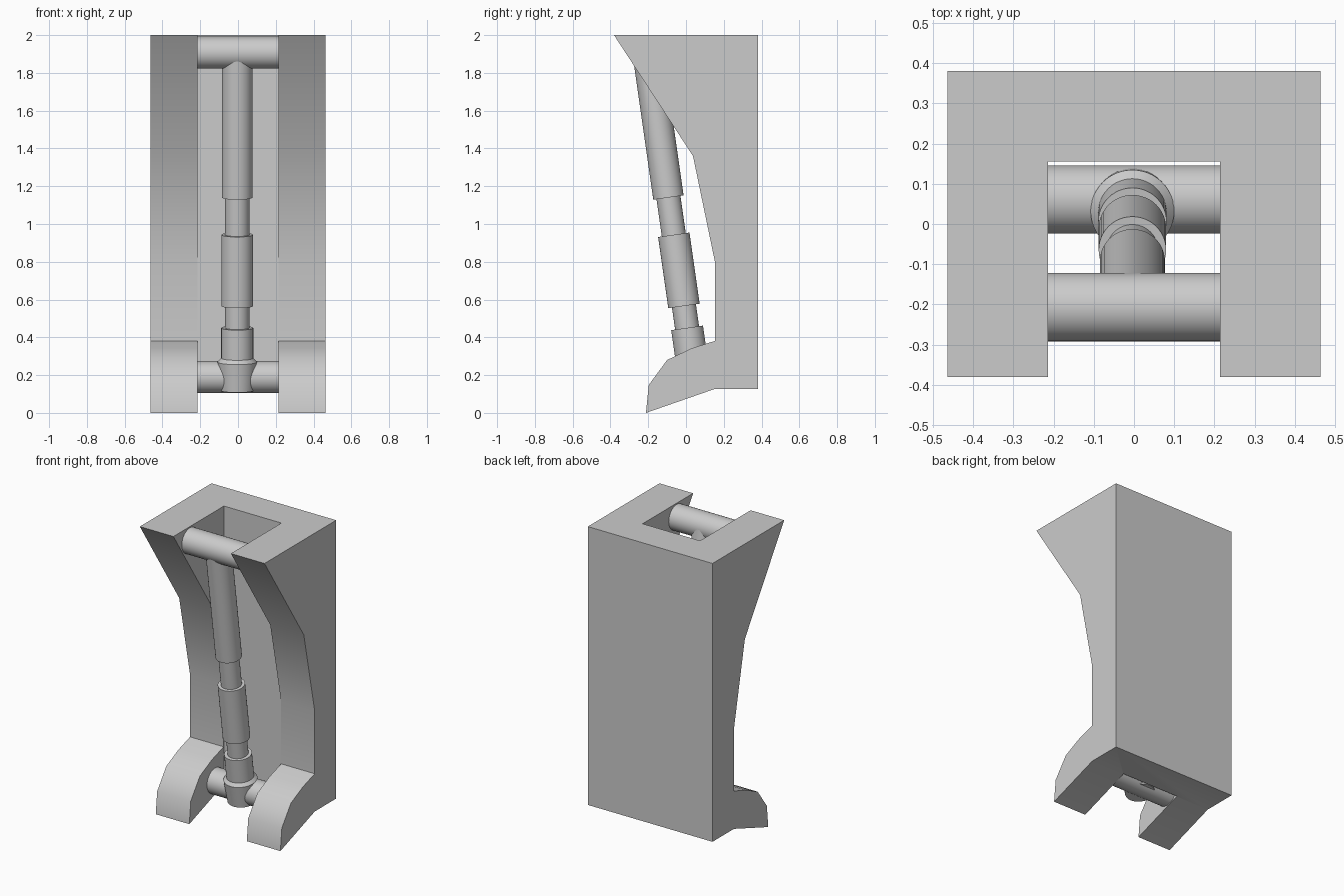
import bpy, bmesh, math
from mathutils import Vector

if "Cube" in bpy.data.objects:
    bpy.data.objects.remove(bpy.data.objects["Cube"])


def make_object(name, bm, smooth=True):
    bmesh.ops.recalc_face_normals(bm, faces=bm.faces)
    mesh = bpy.data.meshes.new(name)
    bm.to_mesh(mesh)
    bm.free()
    obj = bpy.data.objects.new(name, mesh)
    bpy.context.collection.objects.link(obj)
    if smooth:
        bpy.ops.object.select_all(action='DESELECT')
        obj.select_set(True)
        bpy.context.view_layer.objects.active = obj
        bpy.ops.object.shade_smooth_by_angle(angle=math.radians(32))
    return obj


def extrude_profile(name, points, half_width):
    """Extrude a (y, z) outline symmetrically along x."""
    bm = bmesh.new()
    face = bm.faces.new([bm.verts.new((-half_width, y, z)) for y, z in points])
    new = bmesh.ops.extrude_face_region(bm, geom=[face])['geom']
    bmesh.ops.translate(bm, vec=(2 * half_width, 0, 0),
                        verts=[v for v in new if isinstance(v, bmesh.types.BMVert)])
    return make_object(name, bm, smooth=False)


def lathe(name, profile, origin, axis, steps=48):
    """Spin a (radius, distance) profile around an axis through origin."""
    bm = bmesh.new()
    verts = [bm.verts.new((r, 0, h)) for r, h in profile]
    edges = [bm.edges.new(pair) for pair in zip(verts, verts[1:])]
    bmesh.ops.spin(bm, geom=verts + edges, cent=(0, 0, 0), axis=(0, 0, 1),
                   angle=math.tau, steps=steps)
    bmesh.ops.remove_doubles(bm, verts=bm.verts, dist=1e-5)
    rot = Vector((0, 0, 1)).rotation_difference(Vector(axis))
    for v in bm.verts:
        v.co = rot @ v.co + Vector(origin)
    return make_object(name, bm)


# Frame: side profile, with the front slot cut between the two arms
frame = extrude_profile("frame", [
    (-0.381, 2.0), (0.381, 2.0), (0.381, 0.127), (0.153, 0.127),
    (-0.212, 0.0), (-0.197, 0.148), (-0.10, 0.28), (0.03, 0.342),
    (0.153, 0.381), (0.153, 0.80), (0.037, 1.36)], 0.464)
cutter = extrude_profile("slot_cutter", [
    (-1, -0.5), (0.156, -0.5), (0.156, 2.5), (-1, 2.5)], 0.214)
cutter.hide_render = True
mod = frame.modifiers.new("slot", 'BOOLEAN')
mod.operation = 'DIFFERENCE'
mod.solver = 'EXACT'
mod.object = cutter
bpy.ops.object.select_all(action='DESELECT')
frame.select_set(True)
bpy.context.view_layer.objects.active = frame
bpy.ops.object.modifier_apply(modifier="slot")
bpy.data.objects.remove(cutter)
bpy.ops.object.shade_smooth_by_angle(angle=math.radians(32))

# Cross bars joining the arms
for name, y, z in (("upper_bar", -0.207, 1.907), ("lower_bar", 0.061, 0.189)):
    lathe(name, [(0, -0.22), (0.085, -0.22), (0.085, 0.22), (0, 0.22)],
          (0, y, z), (1, 0, 0))

# Telescopic piston leaning forward between the bars
foot = Vector((-0.004, 0.053, 0.12))
lean = Vector((0, -0.143, 1))
stations = [
    (0, 0.12), (0.092, 0.12), (0.104, 0.27), (0.085, 0.29),   # collar
    (0.085, 0.45), (0.064, 0.45), (0.064, 0.566),             # socket, rod
    (0.084, 0.566), (0.084, 0.943), (0.064, 0.943),           # middle sleeve
    (0.064, 1.14), (0.081, 1.14), (0.081, 1.90), (0, 1.90)]   # upper cylinder
lathe("piston", [(r, (z - foot.z) * lean.length) for r, z in stations], foot, lean)
